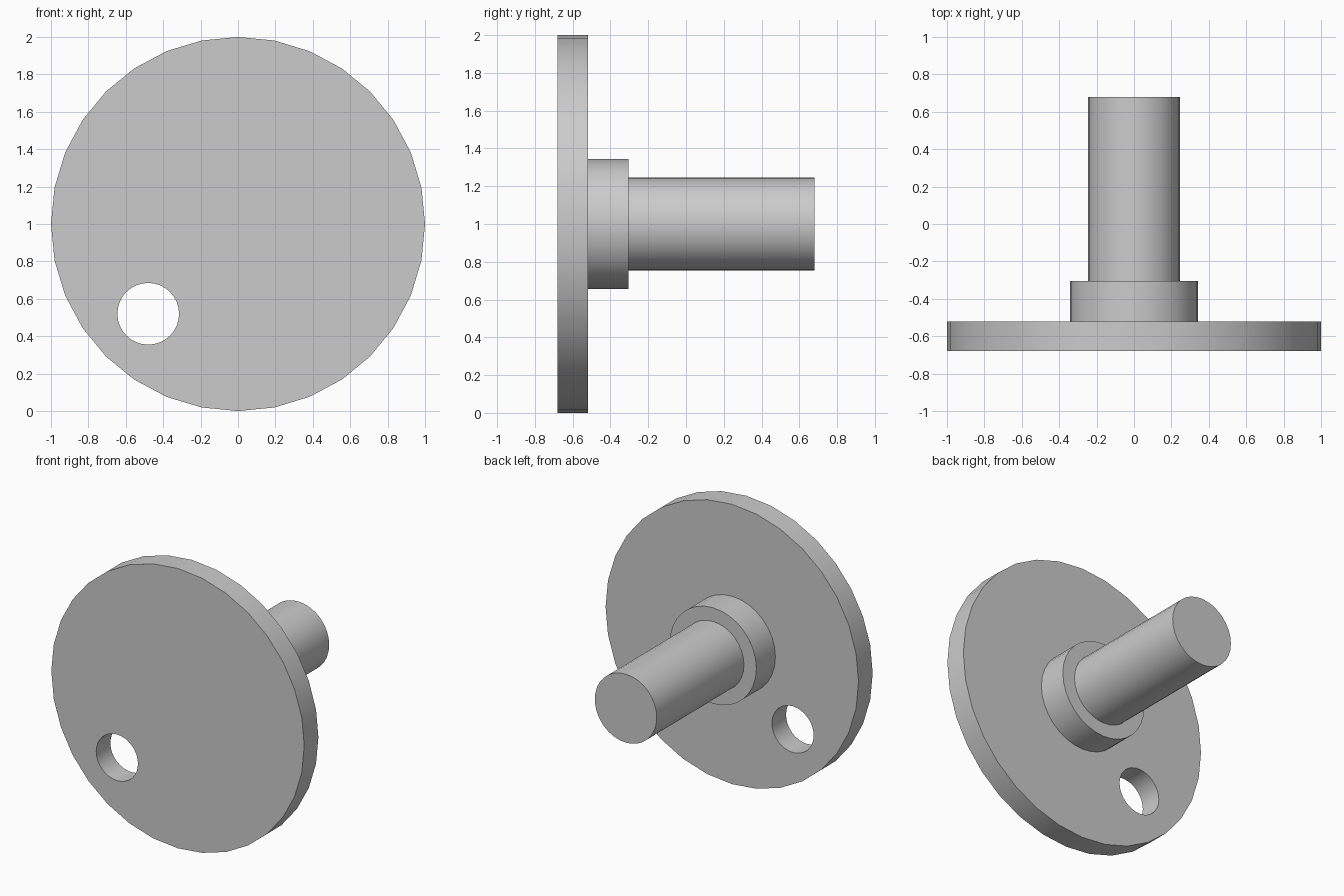
import bpy
import math

cube = bpy.data.objects.get("Cube")
if cube:
    bpy.data.objects.remove(cube, do_unlink=True)

# Plain grey finish
grey = bpy.data.materials.new("plain_grey")
grey.use_nodes = True
grey.diffuse_color = (0.6, 0.6, 0.6, 1)
grey.node_tree.nodes["Principled BSDF"].inputs["Base Color"].default_value = (0.6, 0.6, 0.6, 1)


def rod(name, radius, y0, y1, x=0.0, z=1.0, sides=32):
    """Cylinder lying along y from y0 to y1."""
    bpy.ops.mesh.primitive_cylinder_add(
        vertices=sides, radius=radius, depth=y1 - y0,
        location=(x, (y0 + y1) / 2, z), rotation=(math.pi / 2, 0, 0))
    obj = bpy.context.object
    obj.name = name
    obj.data.materials.append(grey)
    return obj


def smooth(obj):
    bpy.ops.object.select_all(action='DESELECT')
    obj.select_set(True)
    bpy.context.view_layer.objects.active = obj
    bpy.ops.object.shade_smooth_by_angle(angle=math.radians(30))


# Flange with an off-centre through hole
flange = rod("flange", 1.0, -0.68, -0.52)
cutter = rod("hole_cutter", 0.165, -0.8, -0.4, x=-0.48, z=0.52)
cutter.hide_render = True
cut = flange.modifiers.new("hole", 'BOOLEAN')
cut.operation = 'DIFFERENCE'
cut.solver = 'EXACT'
cut.object = cutter
bpy.context.view_layer.objects.active = flange
bpy.ops.object.modifier_apply(modifier=cut.name)
bpy.data.objects.remove(cutter, do_unlink=True)

# Stepped collar and shaft behind the flange
collar = rod("collar", 0.343, -0.52, -0.305)
shaft = rod("shaft", 0.245, -0.305, 0.68)

for part in (flange, collar, shaft):
    smooth(part)
